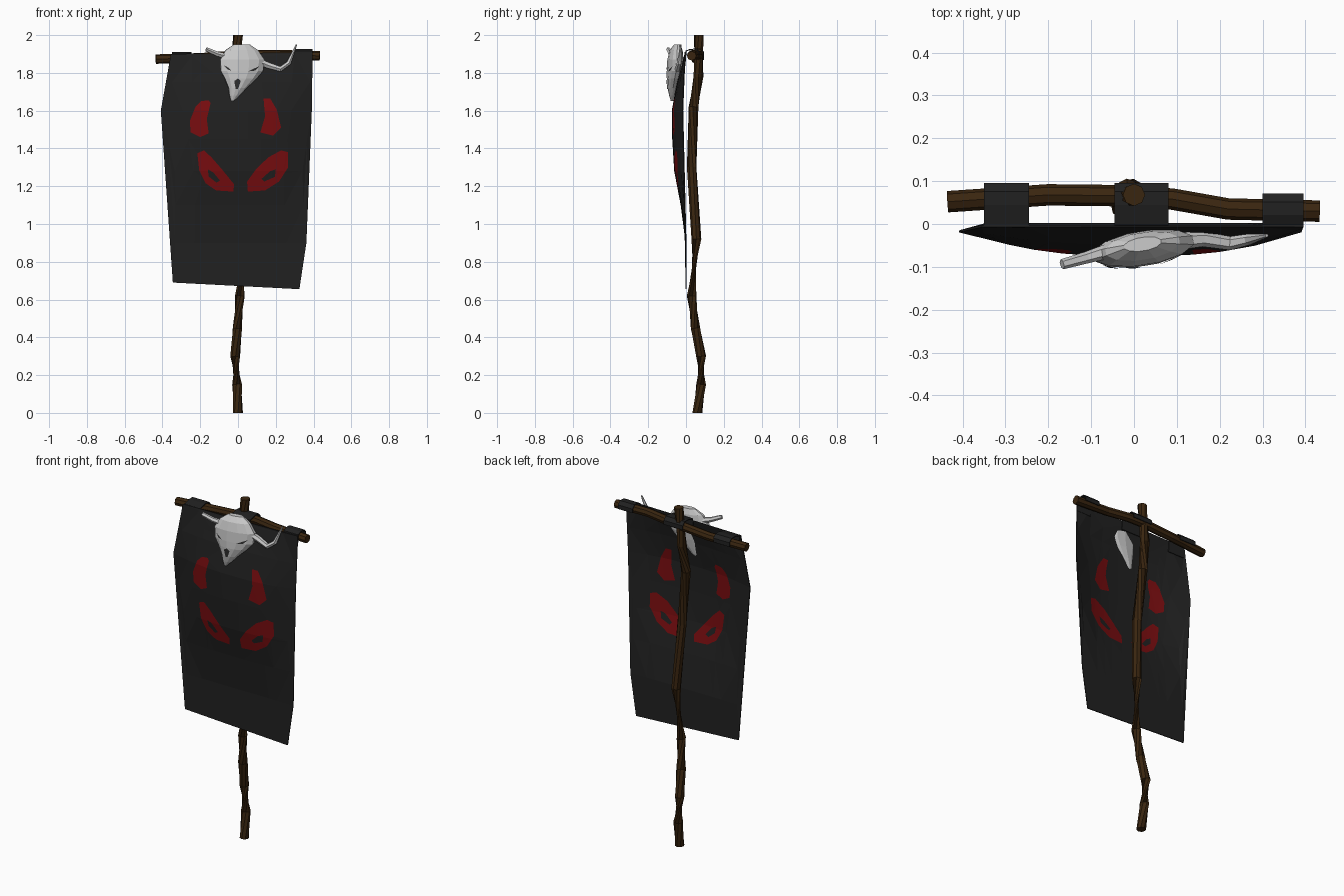
import bpy, bmesh, math
from mathutils import Vector
from mathutils.bvhtree import BVHTree
from mathutils.geometry import delaunay_2d_cdt

if "Cube" in bpy.data.objects:
    bpy.data.objects.remove(bpy.data.objects["Cube"])


def material(name, rgb):
    m = bpy.data.materials.new(name)
    m.diffuse_color = (*rgb, 1)
    m.use_nodes = True
    m.node_tree.nodes["Principled BSDF"].inputs["Base Color"].default_value = m.diffuse_color
    return m


WOOD = material("dark wood", (0.042, 0.019, 0.005))
BLACK = material("black cloth", (0.015, 0.015, 0.015))
RED = material("red paint", (0.19, 0.004, 0.005))
BONE = material("bone", (0.60, 0.60, 0.60))
SOCKET = material("dark socket", (0.03, 0.03, 0.03))


def make(name, verts, faces, mats, recalc=False):
    me = bpy.data.meshes.new(name)
    me.from_pydata([tuple(v) for v in verts], [], faces)
    for m in mats:
        me.materials.append(m)
    if recalc:
        bm = bmesh.new()
        bm.from_mesh(me)
        bmesh.ops.recalc_face_normals(bm, faces=bm.faces)
        bm.to_mesh(me)
        bm.free()
    ob = bpy.data.objects.new(name, me)
    bpy.context.collection.objects.link(ob)
    return ob


def loft(name, rings, mat):
    n = len(rings[0])
    verts = [v for r in rings for v in r]
    faces = [(i * n + j, i * n + (j + 1) % n, (i + 1) * n + (j + 1) % n, (i + 1) * n + j)
             for i in range(len(rings) - 1) for j in range(n)]
    faces += [tuple(range(n)), tuple(range(len(verts) - n, len(verts)))]
    return make(name, verts, faces, [mat], True)


def tube(name, path, radii, sides, mat):
    p = [Vector(q) for q in path]
    rings = []
    for i, c in enumerate(p):
        t = p[min(i + 1, len(p) - 1)] - p[max(i - 1, 0)]
        if i in (0, len(p) - 1) and t.normalized().z > 0.97:
            t = Vector((0, 0, 1))
        q = t.to_track_quat('Z', 'Y')
        rings.append([c + q @ Vector((radii[i] * math.cos(a), radii[i] * math.sin(a), 0))
                      for a in (2 * math.pi * k / sides for k in range(sides))])
    return loft(name, rings, mat)


def lerp_table(table, t):
    # table sorted by falling key
    if t >= table[0][0]:
        return table[0][1]
    for (a, va), (b, vb) in zip(table, table[1:]):
        if t >= b:
            return vb + (va - vb) * (t - b) / (a - b)
    return table[-1][1]


# crooked pole and crossbar
pole = [(0, .06, 0), (-.005, .08, .15), (-.015, .08, .3), (-.003, .05, .45), (.01, .03, .62),
        (.026, .055, .92), (.005, .03, 1.3), (-.028, .04, 1.62), (-.02, .066, 1.78), (0, .068, 2.0)]
tube("pole", pole, [.026] * len(pole), 8, WOOD)
bar = [(-.435, .052, 1.873), (-.2, .068, 1.88), (-.02, .066, 1.893), (.09, .058, 1.897),
       (.22, .035, 1.897), (.433, .03, 1.89)]
tube("crossbar", bar, [.025] * len(bar), 8, WOOD)

# cloth: coarse grid in the front plane
top = [(-.355, 1.9), (-.245, 1.89), (-.2, 1.8), (-.13, 1.8), (-.045, 1.88), (.08, 1.88),
       (.13, 1.8), (.2, 1.83), (.3, 1.9), (.395, 1.91)]
bottom = [(-.345, .69), (-.245, .73), (-.19, .78), (-.155, .81), (-.03, .855), (.04, .855),
          (.127, .81), (.175, .76), (.22, .705), (.325, .655)]
sides = [(1.75, -.35, .38), (1.6, -.408, .39), (1.45, -.372, .365), (1.28, -.335, .34),
         (1.1, -.33, .347), (.9, -.335, .362)]
n = len(top)


def fraction(row, i):
    return (row[i][0] - row[0][0]) / (row[-1][0] - row[0][0])


rows = [top]
for k, (z, l, r) in enumerate(sides):
    w = (k + 1) / (len(sides) + 1)
    rows.append([(l + (r - l) * ((1 - w) * fraction(top, i) + w * fraction(bottom, i)), z)
                 for i in range(n)])
rows.append(bottom)

BULGE = [(1.9, 0), (1.75, .035), (1.6, .056), (1.45, .058), (1.28, .052), (1.1, .022), (.9, 0)]
BASE = [(1.9, -.005), (1.6, -.017), (1.28, -.008), (.95, 0)]


def cloth_y(x, z):
    return lerp_table(BASE, z) - lerp_table(BULGE, z) * (1 - min(1, abs(x) / .39) ** 2.5)


# painted face: horns, eyes and pupils are cut into the cloth
red = [
    [(-.155, 1.655), (-.195, 1.65), (-.225, 1.62), (-.255, 1.545), (-.25, 1.485), (-.2, 1.46),
     (-.155, 1.48), (-.165, 1.555), (-.145, 1.64)],
    [(.135, 1.665), (.17, 1.665), (.205, 1.605), (.228, 1.51), (.185, 1.468), (.118, 1.485),
     (.143, 1.57)],
    [(-.215, 1.375), (-.18, 1.39), (-.14, 1.353), (-.085, 1.29), (-.02, 1.21), (-.025, 1.172),
     (-.115, 1.178), (-.17, 1.215), (-.205, 1.285)],
    [(.265, 1.38), (.228, 1.39), (.16, 1.353), (.095, 1.29), (.048, 1.225), (.052, 1.172),
     (.143, 1.178), (.217, 1.225), (.265, 1.3)]]
holes = [[(-.16, 1.29), (-.13, 1.273), (-.095, 1.23), (-.115, 1.22), (-.155, 1.252)],
         [(.2, 1.29), (.17, 1.28), (.125, 1.24), (.138, 1.225), (.195, 1.25)]]


def ccw(poly):
    area = sum(a[0] * b[1] - b[0] * a[1] for a, b in zip(poly, poly[1:] + poly[:1]))
    return poly if area > 0 else poly[::-1]


pts = [Vector(p) for r in rows for p in r]
polys = [[(k + 1) * n + i, (k + 1) * n + i + 1, k * n + i + 1, k * n + i]
         for k in range(len(rows) - 1) for i in range(n - 1)]
cells = len(polys)
for shape in red + holes:
    polys.append(list(range(len(pts), len(pts) + len(shape))))
    pts += [Vector(p) for p in ccw(shape)]
v2, _, tris, _, _, origin = delaunay_2d_cdt(pts, [], polys, 1, 1e-5, True)
cloth = make("banner_cloth", [(v.x, cloth_y(v.x, v.y), v.y) for v in v2],
             [tuple(t) for t in tris], [BLACK, RED])
for f, ids in zip(cloth.data.polygons, origin):
    in_red = any(cells <= i < cells + len(red) for i in ids)
    in_hole = any(i >= cells + len(red) for i in ids)
    f.material_index = int(in_red and not in_hole)
mod = cloth.modifiers.new("thickness", 'SOLIDIFY')
mod.thickness = .005
mod.offset = 0

# loops of cloth folded over the crossbar
for name, x0, x1, by, bz in [("left_loop", -.35, -.245, .06, 1.877),
                             ("middle_loop", -.045, .08, .06, 1.895),
                             ("right_loop", .3, .395, .036, 1.893)]:
    prof = [(-.006, bz - .04), (.0, bz + .022), (by - .015, bz + .032), (by + .015, bz + .032),
            (by + .033, bz + .015), (by + .033, bz - .008)]
    vs = [(x, y, z) for y, z in prof for x in (x0, x1)]
    loop = make(name, vs, [(2 * i, 2 * i + 1, 2 * i + 3, 2 * i + 2) for i in range(5)], [BLACK])
    m = loop.modifiers.new("thickness", 'SOLIDIFY')
    m.thickness = .005
    m.offset = 0

# animal skull: stacked ovals, turned slightly to one side
sections = [(1.95, .02, -.047, .045, .016), (1.92, .02, -.052, .09, .032),
            (1.87, .022, -.056, .122, .04), (1.81, .02, -.06, .117, .039),
            (1.77, .014, -.064, .088, .036), (1.72, -.002, -.069, .05, .028),
            (1.68, -.018, -.071, .028, .018), (1.65, -.03, -.073, .007, .007)]
yaw = math.radians(9)
rings = []
for z, cx, cy, rx, ry in sections:
    ring = []
    for k in range(12):
        a = math.tau * (k + .5) / 12
        u, v = rx * math.cos(a), ry * math.sin(a)
        ring.append((cx + u * math.cos(yaw) - v * math.sin(yaw),
                     cy + u * math.sin(yaw) + v * math.cos(yaw), z))
    rings.append(ring)
skull = loft("skull", rings, BONE)

# sockets: thin dark plates laid on the skull
bm = bmesh.new()
bm.from_mesh(skull.data)
tree = BVHTree.FromBMesh(bm)
bm.free()
for name, shape in [
        ("nose_hole", [(-.02, 1.757), (-.012, 1.715), (0, 1.715), (.015, 1.757), (0, 1.77)]),
        ("left_eye_slit", [(-.075, 1.84), (-.055, 1.818), (-.035, 1.812), (-.05, 1.828)]),
        ("right_eye_slit", [(.055, 1.808), (.09, 1.812), (.115, 1.836), (.085, 1.823)])]:
    vs = []
    for x, z in shape:
        hit = tree.ray_cast(Vector((x, -1, z)), Vector((0, 1, 0)))[0]
        vs.append((x, (hit.y if hit else -.09) - .003, z))
    make(name, vs, [tuple(range(len(vs)))], [SOCKET])

# skull horns: one whole, one broken
tube("right_horn", [(.11, -.04, 1.86), (.16, -.035, 1.84), (.225, -.045, 1.82), (.268, -.036, 1.852),
                    (.31, -.027, 1.95)], [.02, .018, .016, .013, .004], 6, BONE)
tube("left_horn", [(-.05, -.06, 1.885), (-.11, -.078, 1.9), (-.168, -.094, 1.925)],
     [.018, .014, .012], 6, BONE)
